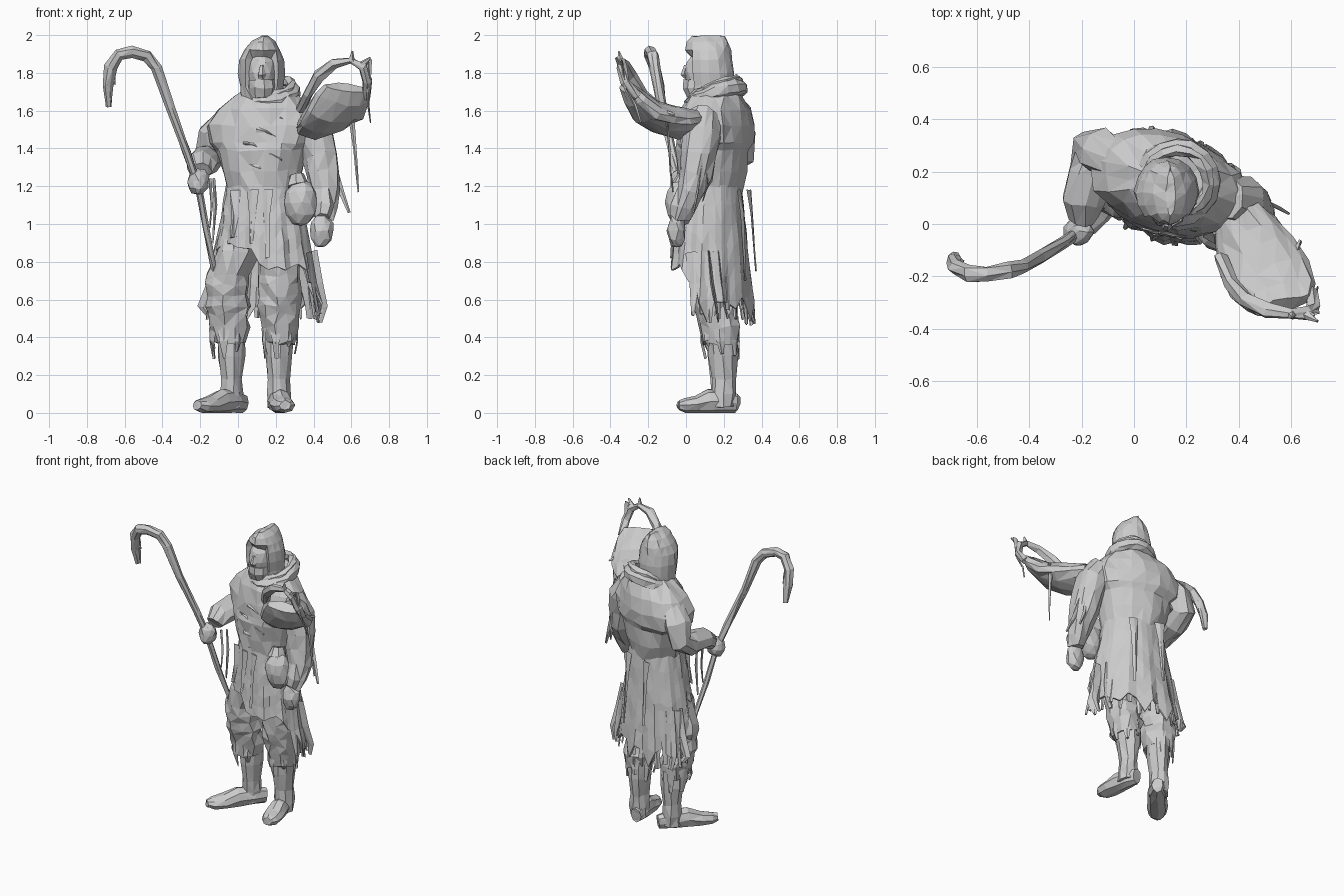
import bpy, bmesh, math, random
from mathutils import Vector

random.seed(7)


def finish(name, bm, thick=0):
    bmesh.ops.recalc_face_normals(bm, faces=bm.faces)
    bmesh.ops.triangulate(bm, faces=bm.faces)
    me = bpy.data.meshes.new(name)
    bm.to_mesh(me)
    bm.free()
    ob = bpy.data.objects.new(name, me)
    bpy.context.collection.objects.link(ob)
    if thick:
        m = ob.modifiers.new("thickness", 'SOLIDIFY')
        m.thickness = thick
    return ob


def bridge(bm, r1, r2):
    n = len(r1)
    for k in range(n):
        bm.faces.new((r1[k], r1[(k + 1) % n], r2[(k + 1) % n], r2[k]))


def tube(name, pts, n=8, axis=None, side=(1, 0, 0), jit=.006, fold=0, closed=False):
    """Loft elliptical rings (x, y, z, half width[, half depth]) along a path."""
    bm, rings, P = bmesh.new(), [], [Vector(p[:3]) for p in pts]
    for i, p in enumerate(pts):
        if closed:
            t = P[(i + 1) % len(P)] - P[i - 1]
        else:
            t = P[min(i + 1, len(P) - 1)] - P[max(i - 1, 0)]
        t = (Vector(axis) if axis else t).normalized()
        s = Vector(side)
        u = (s - t * s.dot(t)).normalized()
        v = t.cross(u)
        ring = []
        for k in range(n):
            a = math.tau * k / n
            f = 1 + fold * (-1) ** k
            co = P[i] + u * p[3] * f * math.cos(a) + v * p[-1] * f * math.sin(a)
            co += Vector([random.uniform(-jit, jit) for _ in range(3)])
            co.z = max(co.z, 0)
            ring.append(bm.verts.new(co))
        rings.append(ring)
    for a, b in zip(rings, rings[1:]):
        bridge(bm, a, b)
    if closed:
        bridge(bm, rings[-1], rings[0])
    else:
        bm.faces.new(rings[0])
        bm.faces.new(rings[-1])
    return finish(name, bm)


def blob(name, c, s, jit=.006):
    bm = bmesh.new()
    bmesh.ops.create_icosphere(bm, subdivisions=2, radius=1)
    for v in bm.verts:
        v.co = Vector(c) + Vector([v.co[i] * s[i] + random.uniform(-jit, jit) for i in range(3)])
    return finish(name, bm)


def rag(name, pts, w, side=(1, 0, 0)):
    last = len(pts) - 1
    return tube(name, [(*p, w * (1 - .7 * i / last), .006) for i, p in enumerate(pts)],
                n=4, side=side, jit=.004)


UP = (0, 0, 1)
CT, ST = math.cos(-.31), math.sin(-.31)
TURN = (CT, ST, 0)


def turned(dx, dy, z):
    """Point at an offset from the body axis, turned with the torso."""
    return (.13 + dx * CT - dy * ST, .13 + dx * ST + dy * CT, z)


# Torso with shoulder mantle, turned to one side
tube("torso_and_mantle", [
    (.16, .16, 1.72, .12, .11), (.15, .16, 1.67, .18, .14), (.14, .16, 1.61, .265, .17),
    (.125, .16, 1.52, .31, .185), (.125, .155, 1.43, .29, .195), (.13, .14, 1.39, .25, .19),
    (.13, .14, 1.28, .22, .178), (.13, .13, 1.16, .19, .162)],
    n=20, axis=UP, side=TURN, jit=.008, fold=.01)

# Open coat skirt: short in front, long and ragged at the back
bm = bmesh.new()
N, ROWS, rows = 36, 6, []
hems = []
for k in range(N):
    c, s = math.cos(math.tau * k / N), math.sin(math.tau * k / N)
    h = (.88 if c < .0 else .77) if s < -.25 else .68 if s < .15 else .58
    hems.append(h + random.uniform(-.02, .02) + (random.uniform(-.1, .06) if s > .15 else 0))
for j in range(ROWS + 1):
    row = []
    for k in range(N):
        a, t = math.tau * k / N, j / ROWS
        z = 1.21 + (hems[k] - 1.21) * t
        f = 1 + .05 * t * math.sin(k * 2.1) + random.uniform(-.02, .02)
        row.append(bm.verts.new(turned((.195 + .18 * (1.2 - z)) * f * math.cos(a),
                                       (.163 + .09 * (1.2 - z)) * f * math.sin(a), z)))
    rows.append(row)
for a, b in zip(rows, rows[1:]):
    bridge(bm, a, b)
finish("coat_skirt", bm, .012)

# Ragged shreds along the back hem
for k in range(16):
    a = math.pi * k / 15
    c, s = math.cos(a), math.sin(a)
    x, y = .28 * c, .195 * s
    rag("coat_shred", [turned(x - .02 * c, y - .015, .85), turned(x, y, .68),
                       turned(x + .03 * c, y + .02 * s, random.uniform(.46, .55))],
        .04, side=(-s * CT - c * ST, -s * ST + c * CT, 0))
# Wide trailing tatters on both sides
for x0, x1, x2, y, z2 in [(.37, .41, .45, .12, .48), (.33, .37, .38, .17, .5),
                          (-.08, -.13, -.19, .22, .52), (-.05, -.09, -.12, .27, .47)]:
    rag("trailing_tatter", [(x0, y, .85), (x1, y + .02, .68), (x2, y + .04, .56), ((x1 + x2) / 2, y + .05, z2)], .05)
# Vertical folds hanging over the skirt
for x, y, z2 in [(-.1, -.17, .93), (.0, -.185, .9), (.08, -.175, .82), (-.12, .19, .75), (.06, .195, .7)]:
    rag("coat_fold", [turned(x, y * .92, 1.18), turned(x, y, 1.05), turned(x * 1.1, y * 1.1, z2)], .03, side=TURN)

# Legs: baggy trousers, boots, feet
for sgn, knee, toe, heel in [(-1, (-.055, .16), (-.19, .0), (-.005, .225)),
                             (1, (.22, .16), (.245, -.005), (.205, .225))]:
    kx, ky = knee
    hx = .13 + sgn * .08
    tube("trouser_leg", [(hx, .14, 1.02, .11, .12), ((hx + kx) / 2, .13, .85, .112, .122),
         (kx, ky - .02, .73, .108, .115), (kx, ky - .02, .68, .115, .12), (kx, ky - .015, .62, .108, .114),
         (kx, ky - .01, .57, .115, .116), (kx, ky, .52, .104, .11), (kx, ky + .02, .46, .108, .113),
         (kx + .01, ky + .02, .37, .08, .095)], n=11, axis=UP, jit=.012, fold=.02)
    bx = kx + (.02 if sgn < 0 else -.005)
    tube("boot_shaft", [(bx, .195, .42, .078, .08), (bx, .195, .3, .07, .08), (bx, .2, .18, .056, .066),
         (bx, .2, .1, .06, .068), (bx, .2, .03, .06, .065)], n=9, axis=UP, jit=.006)
    h, t = Vector((*heel, 0)), Vector((*toe, 0))
    foot = []
    for f, z, a, b in [(-.18, .05, .035, .05), (.1, .06, .058, .06), (.45, .06, .06, .065),
                       (.75, .045, .066, .047), (1, .038, .056, .038), (1.14, .04, .03, .026)]:
        p = h.lerp(t, f)
        foot.append((p.x, p.y, z, a, b))
    tube("foot", foot, n=8, jit=.003)
    for k in range(7):
        a = math.tau * k / 7
        c, s = math.cos(a), math.sin(a)
        rag("trouser_fray", [(kx + .09 * c, ky + .02 + .095 * s, .45), (kx + .092 * c, ky + .02 + .1 * s, .38),
            (kx + .08 * c, ky + .03 + .09 * s, random.uniform(.28, .36))], .034, side=(-s, c, 0))

# Head: hood with the face area pressed in under the brow
hood = tube("hood", [(.13, .14, 1.64, .12, .12), (.125, .13, 1.73, .116, .125), (.125, .125, 1.8, .123, .13),
            (.125, .12, 1.87, .118, .126), (.13, .118, 1.92, .095, .12), (.135, .115, 1.965, .06, .108),
            (.14, .12, 1.995, .018, .085)], n=16, axis=UP, jit=.004)
for v in hood.data.vertices:
    if v.co.y < .06 and abs(v.co.x - .125) < .08 and 1.7 < v.co.z < 1.89:
        v.co.y += .05
blob("face", (.125, .09, 1.8), (.08, .1, .12), .003)
tube("nose", [(.125, .0, 1.84, .01, .012), (.125, -.01, 1.79, .022, .02), (.125, .0, 1.775, .018, .012)], n=5, jit=.001)
tube("face_wrap", [(.125, .07, 1.67, .065, .065), (.125, .06, 1.72, .075, .078), (.125, .06, 1.765, .072, .076)],
     n=9, axis=UP, jit=.004)

# Rolled collar, higher at the back
for name, r, dz, w in [("collar_outer", .138, 0, .042), ("collar_inner", .12, .035, .03)]:
    tube(name, [(.165 + r * math.cos(a), .16 + r * math.sin(a),
                 1.675 + dz + .045 * math.sin(a) + .025 * math.cos(a), w, w * .75)
                for a in [math.tau * k / 16 for k in range(16)]], n=6, side=UP, jit=.006, closed=True)

# Arm holding the staff
tube("staff_arm", [(-.06, .24, 1.56, .07), (-.13, .275, 1.47, .085), (-.16, .29, 1.37, .08),
     (-.17, .2, 1.33, .085), (-.195, .09, 1.32, .075), (-.2, .02, 1.28, .06)], n=9, jit=.01)
blob("staff_hand", (-.21, -.03, 1.225), (.06, .055, .072))

# Hanging arm with sleeve tatters
tube("hanging_arm", [(.35, .1, 1.58, .08), (.41, .085, 1.48, .1), (.435, .07, 1.36, .098), (.447, .05, 1.26, .09),
     (.46, .02, 1.17, .08), (.46, -.015, 1.09, .065), (.45, -.035, 1.03, .05)], n=10, jit=.01)
blob("hanging_hand", (.445, -.05, .965), (.062, .05, .093))
rag("sleeve_tatter", [(.5, .08, 1.3), (.545, .06, 1.17), (.59, .04, 1.06)], .022)
rag("sleeve_tatter", [(.48, .11, 1.3), (.5, .11, 1.2), (.52, .09, 1.12)], .022)

# Belt pouch
blob("pouch", (.335, -.03, 1.11), (.09, .08, .125), .005)
tube("pouch_neck", [(.31, .0, 1.26, .04), (.32, -.02, 1.2, .06)], n=7)

# Crooked staff
tube("staff", [(-.685, -.12, 1.62, .015), (-.69, -.14, 1.73, .03), (-.675, -.165, 1.83, .034),
     (-.63, -.19, 1.9, .033), (-.56, -.19, 1.912, .031), (-.48, -.175, 1.892, .033), (-.43, -.165, 1.83, .03),
     (-.36, -.13, 1.62, .025), (-.27, -.07, 1.38, .023), (-.21, -.03, 1.2, .021), (-.17, .02, .98, .019),
     (-.13, .08, .78, .016), (-.12, .11, .66, .01)], n=7, side=(0, 1, 0), jit=.005)
rag("staff_ribbon", [(-.665, -.15, 1.84), (-.655, -.14, 1.78), (-.65, -.14, 1.74)], .014)
for x, y, z in [(-.14, .03, .98), (-.12, .06, .9)]:
    rag("hanging_cord", [(x - .01, y, 1.24), (x, y, 1.1), (x - .01, y, z)], .01)

# Slung sack reaching forward and up, with its open loop and spikes
tube("sack", [(.39, .045, 1.54, .09, .05), (.425, -.03, 1.53, .135, .078), (.465, -.12, 1.55, .16, .08),
     (.515, -.21, 1.6, .165, .073), (.55, -.275, 1.67, .145, .055), (.565, -.31, 1.725, .115, .03)],
     n=14, side=(1, 0, .22), jit=.008)
tube("sack_loop", [(.33, -.13, 1.6, .025), (.37, -.23, 1.69, .03), (.43, -.29, 1.785, .032), (.51, -.33, 1.85, .028),
     (.6, -.345, 1.865, .022), (.66, -.345, 1.83, .028), (.685, -.32, 1.75, .026), (.68, -.26, 1.67, .022)],
     n=6, side=(0, 1, .2), jit=.006)
for p, q in [((.6, -.345, 1.86), (.605, -.355, 1.915)), ((.65, -.345, 1.84), (.7, -.37, 1.88)),
             ((.65, -.34, 1.83), (.69, -.35, 1.86)), ((.6, -.15, 1.6), (.635, -.06, 1.58))]:
    tube("sack_spike", [(*p, .02), (*q, .005)], n=5, jit=.002)
rag("sack_ribbon", [(.69, -.34, 1.87), (.69, -.32, 1.72), (.69, -.27, 1.63), (.7, -.24, 1.54)], .016)
rag("sack_ribbon", [(.6, -.1, 1.56), (.62, -.09, 1.4), (.625, -.08, 1.28), (.635, -.07, 1.17)], .014)

# Raised cloth creases on the chest
for x, z in [(.02, 1.56), (.1, 1.5), (.03, 1.43), (.13, 1.38), (.06, 1.31), (.18, 1.57)]:
    y = -.01 - .18 * (x - .1) - (.02 if z < 1.55 else -.015)
    rag("chest_crease", [(x, y, z), (x + .05, y - .012, z - .01), (x + .1, y - .01, z - .04)], .012, side=UP)
